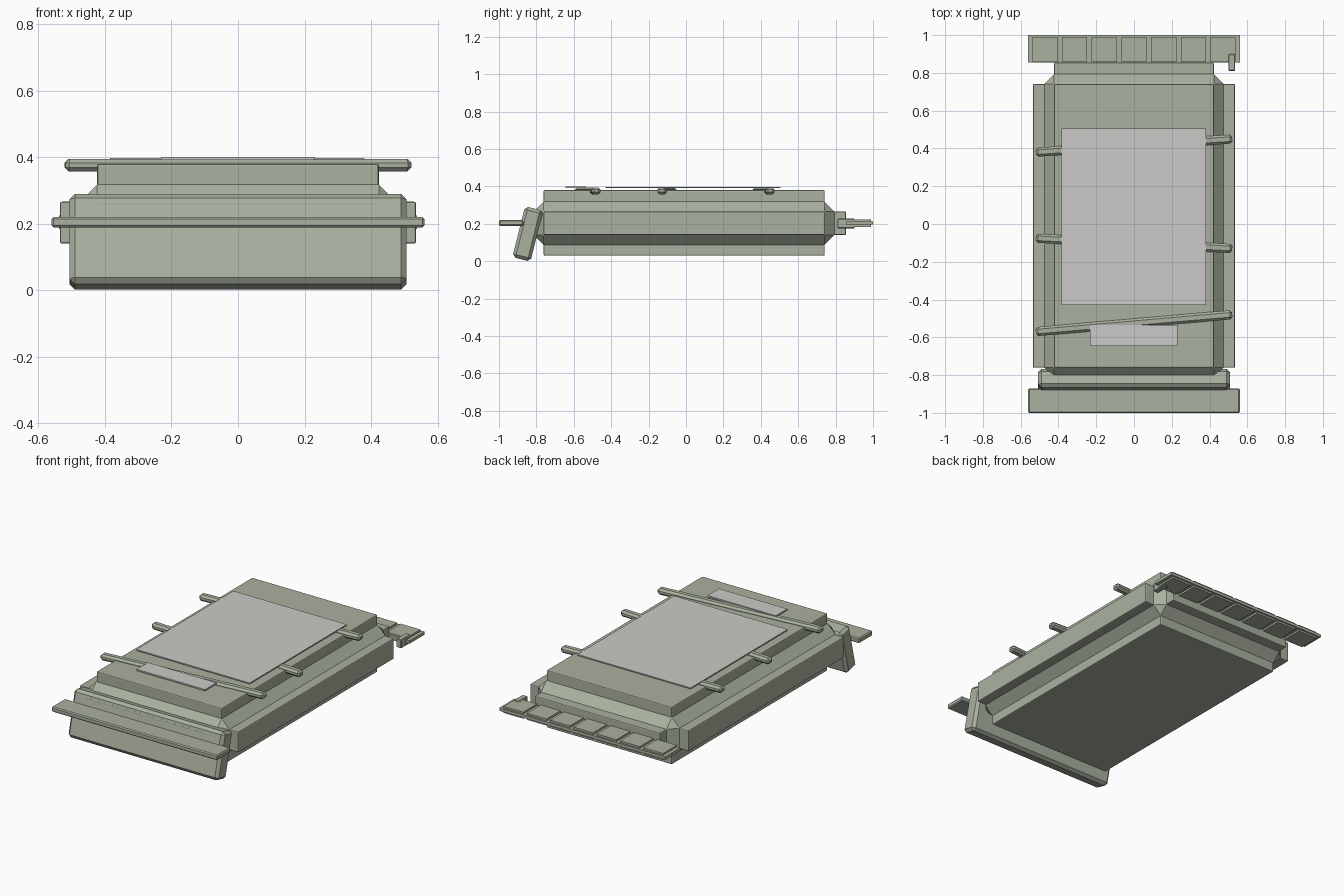
import bpy, bmesh, math
from mathutils import Vector

if "Cube" in bpy.data.objects:
    bpy.data.objects.remove(bpy.data.objects["Cube"])


def material(name, rgb):
    m = bpy.data.materials.new(name)
    m.diffuse_color = (*rgb, 1)
    m.use_nodes = True
    m.node_tree.nodes["Principled BSDF"].inputs["Base Color"].default_value = m.diffuse_color
    return m


GREEN = material("drab_paint", (0.40, 0.44, 0.35))
PALE = material("pale_sheet", (0.60, 0.59, 0.57))


def make_object(name, bm, mat):
    me = bpy.data.meshes.new(name)
    bm.to_mesh(me)
    bm.free()
    me.materials.append(mat)
    ob = bpy.data.objects.new(name, me)
    bpy.context.collection.objects.link(ob)
    return ob


def box_mesh(lo, hi):
    bm = bmesh.new()
    bmesh.ops.create_cube(bm, size=1)
    lo, hi = Vector(lo), Vector(hi)
    for v in bm.verts:
        v.co = Vector(a + (b - a) * (c + 0.5) for a, b, c in zip(lo, hi, v.co))
    return bm


def box(name, lo, hi, bevel=0, mat=GREEN, edges=None):
    bm = box_mesh(lo, hi)
    if bevel:
        chosen = [e for e in bm.edges if edges is None or edges(e)]
        bmesh.ops.bevel(bm, geom=chosen, offset=bevel, segments=1,
                        affect='EDGES', profile=0.5)
    return make_object(name, bm, mat)


# Body: chamfered block whose six main faces are extruded into raised panels
bm = box_mesh((-0.475, -0.813, 0.088), (0.475, 0.793, 0.318))
bmesh.ops.bevel(bm, geom=bm.edges[:], offset=0.052, segments=1, affect='EDGES', profile=0.5)
bm.normal_update()
mains = [f for f in bm.faces if max(abs(c) for c in f.normal) > 0.99]
targets = {(0, 0, 1): 0.38, (0, 0, -1): 0.03, (1, 0, 0): 0.535,
           (-1, 0, 0): -0.535, (0, 1, 0): 0.855, (0, -1, 0): -0.87}
normals = {f: tuple(round(c) for c in f.normal) for f in mains}
for f, n in normals.items():
    axis = [abs(c) for c in n].index(1)
    new = bmesh.ops.extrude_discrete_faces(bm, faces=[f])["faces"][0]
    for v in new.verts:
        v.co[axis] = targets[n]
bmesh.ops.recalc_face_normals(bm, faces=bm.faces[:])
body = make_object("body", bm, GREEN)
mod = body.modifiers.new("soft_edges", 'BEVEL')
mod.width = 0.006
mod.segments = 2
mod.limit_method = 'ANGLE'
mod.angle_limit = math.radians(60)

# Tilted front flap
flap = box("front_flap", (-0.507, -0.05, -0.14), (0.507, 0.05, 0.14), 0.017)
flap.location = (0, -0.846, 0.146)
flap.rotation_euler.x = math.radians(-14)

# Front ledge
box("front_ledge", (-0.56, -1.0, 0.189), (0.56, -0.87, 0.220), 0.006)

# Rear rack: thin plate with raised slats on both sides
box("rear_plate", (-0.56, 0.855, 0.195), (0.56, 1.0, 0.213))
count, span = 7, 1.10
pitch = span / count
for i in range(count):
    x = -span / 2 + i * pitch
    box(f"rear_slat_{i + 1}", (x + 0.012, 0.857, 0.184), (x + pitch - 0.012, 0.99, 0.224))

# Small latch at the right end of the rear rack
box("rear_latch", (0.50, 0.81, 0.175), (0.535, 0.90, 0.228), 0.004)

# Slanted cross bars lying on the top panel
for name, y_left, y_right in (("rear_bar", 0.38, 0.45),
                              ("middle_bar", -0.075, -0.13),
                              ("front_bar", -0.57, -0.48)):
    dy = y_right - y_left
    half = math.hypot(1.04, dy) / 2
    bar = box(name, (-half, -0.024, -0.019), (half, 0.024, 0.019), 0.012)
    bar.location = (0, (y_left + y_right) / 2, 0.376)
    bar.rotation_euler.z = math.atan2(dy, 1.04)

# Pale sheets on top
box("large_sheet", (-0.385, -0.43, 0.391), (0.38, 0.505, 0.398), mat=PALE)
box("small_sheet", (-0.232, -0.645, 0.391), (0.23, -0.535, 0.400), mat=PALE)
